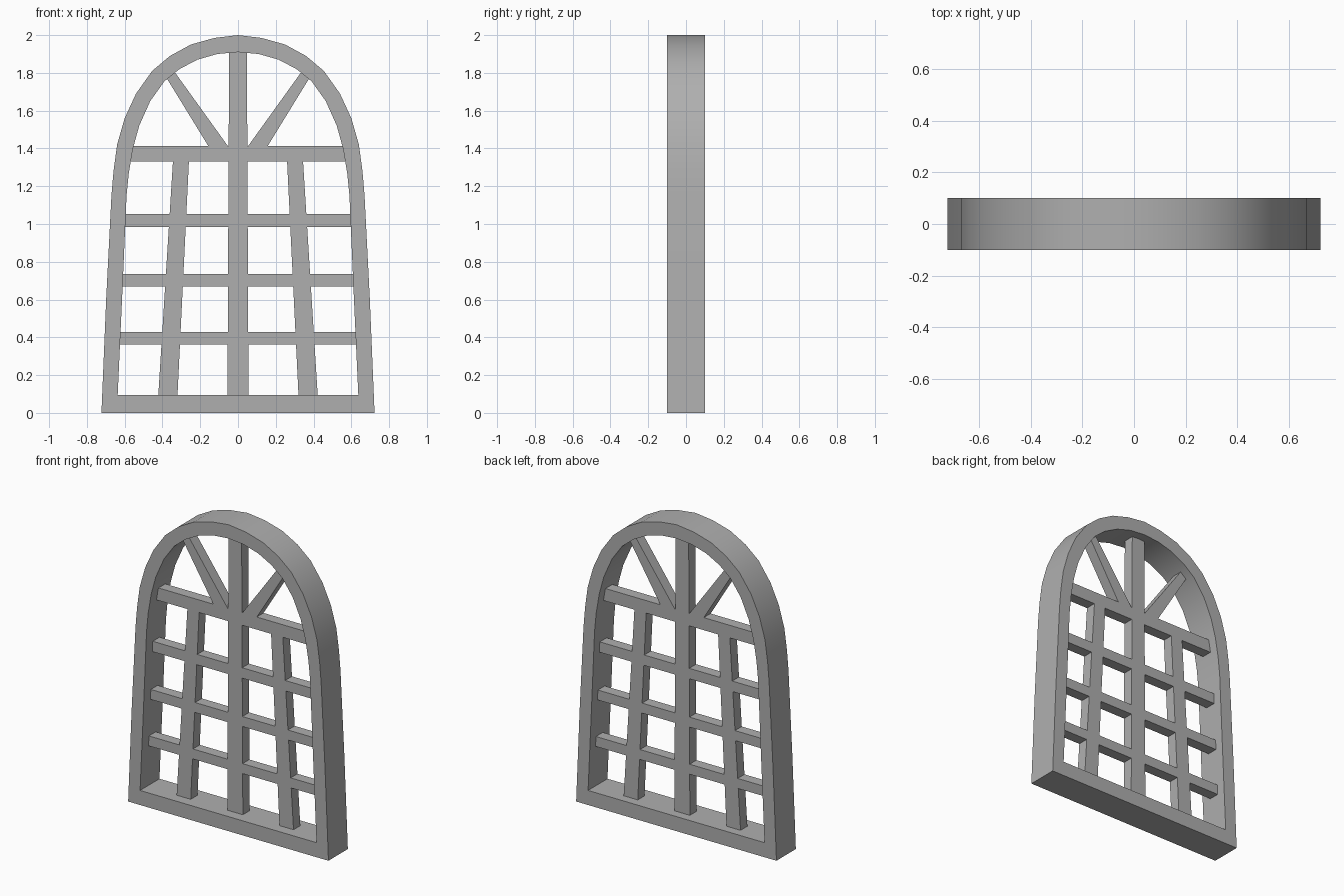
import bpy
import bmesh

if "Cube" in bpy.data.objects:
    bpy.data.objects.remove(bpy.data.objects["Cube"])

# Dark grey shared by every part
grey = bpy.data.materials.new("dark_grey")
grey.diffuse_color = (0.43, 0.43, 0.43, 1)
grey.use_nodes = True
grey.node_tree.nodes["Principled BSDF"].inputs["Base Color"].default_value = grey.diffuse_color


def finish(name, bm, smooth=False):
    bmesh.ops.recalc_face_normals(bm, faces=bm.faces)
    mesh = bpy.data.meshes.new(name)
    bm.to_mesh(mesh)
    bm.free()
    mesh.materials.append(grey)
    obj = bpy.data.objects.new(name, mesh)
    bpy.context.collection.objects.link(obj)
    if smooth:
        bpy.ops.object.select_all(action='DESELECT')
        obj.select_set(True)
        bpy.context.view_layer.objects.active = obj
        bpy.ops.object.shade_smooth_by_angle(angle=0.52)
    return obj


def bar(name, outline, y0=-0.03, y1=0.04):
    """Extrude an (x, z) outline between two depths."""
    bm = bmesh.new()
    front = [bm.verts.new((x, y0, z)) for x, z in outline]
    back = [bm.verts.new((x, y1, z)) for x, z in outline]
    bm.faces.new(front)
    bm.faces.new(back)
    n = len(outline)
    for i in range(n):
        j = (i + 1) % n
        bm.faces.new((front[i], front[j], back[j], back[i]))
    return finish(name, bm)


def mirrored(half):
    """Right half profile, bottom to apex, turned into a closed loop."""
    return half + [(-x, z) for x, z in reversed(half[:-1])]


# Arched outer frame
outer = mirrored([(0.723, 0), (0.698, 0.6), (0.67, 1.15), (0.659, 1.28),
                  (0.64, 1.42), (0.60, 1.56), (0.54, 1.69), (0.455, 1.81),
                  (0.36, 1.89), (0.25, 1.95), (0.125, 1.985), (0, 2.0)])
inner = mirrored([(0.637, 0.095), (0.614, 0.6), (0.59, 1.15), (0.578, 1.27),
                  (0.556, 1.40), (0.523, 1.52), (0.465, 1.65), (0.39, 1.755),
                  (0.31, 1.82), (0.215, 1.87), (0.11, 1.90), (0, 1.91)])
bm = bmesh.new()
loops = [[bm.verts.new((x, y, z)) for x, z in pts]
         for pts, y in ((outer, -0.1), (outer, 0.1), (inner, 0.1), (inner, -0.1))]
count = len(outer)
for k in range(4):
    a, b = loops[k], loops[(k + 1) % 4]
    for i in range(count):
        j = (i + 1) % count
        bm.faces.new((a[i], a[j], b[j], b[i]))
finish("arched_frame", bm, smooth=True)

# Horizontal glazing bars, ends tucked into the frame
for i, (z0, z1, half) in enumerate([(0.363, 0.428, 0.65), (0.67, 0.735, 0.64),
                                    (0.985, 1.053, 0.625), (1.33, 1.412, 0.59)]):
    bar(f"horizontal_bar_{i + 1}",
        [(-half, z0), (half, z0), (half, z1), (-half, z1)])

# Central upright
bar("centre_upright", [(-0.056, 0.06), (0.056, 0.06), (0.047, 1.94), (-0.047, 1.94)])

# Leaning uprights and fan bars, one pair per side
for side, s in (("left", -1), ("right", 1)):
    bar(f"{side}_upright", [(s * x, z) for x, z in
        [(0.322, 0.06), (0.424, 0.06), (0.342, 1.37), (0.258, 1.37)]])
    bar(f"{side}_fan_bar", [(s * x, z) for x, z in
        [(0.03, 1.38), (0.137, 1.38), (0.393, 1.797), (0.35, 1.825)]])
